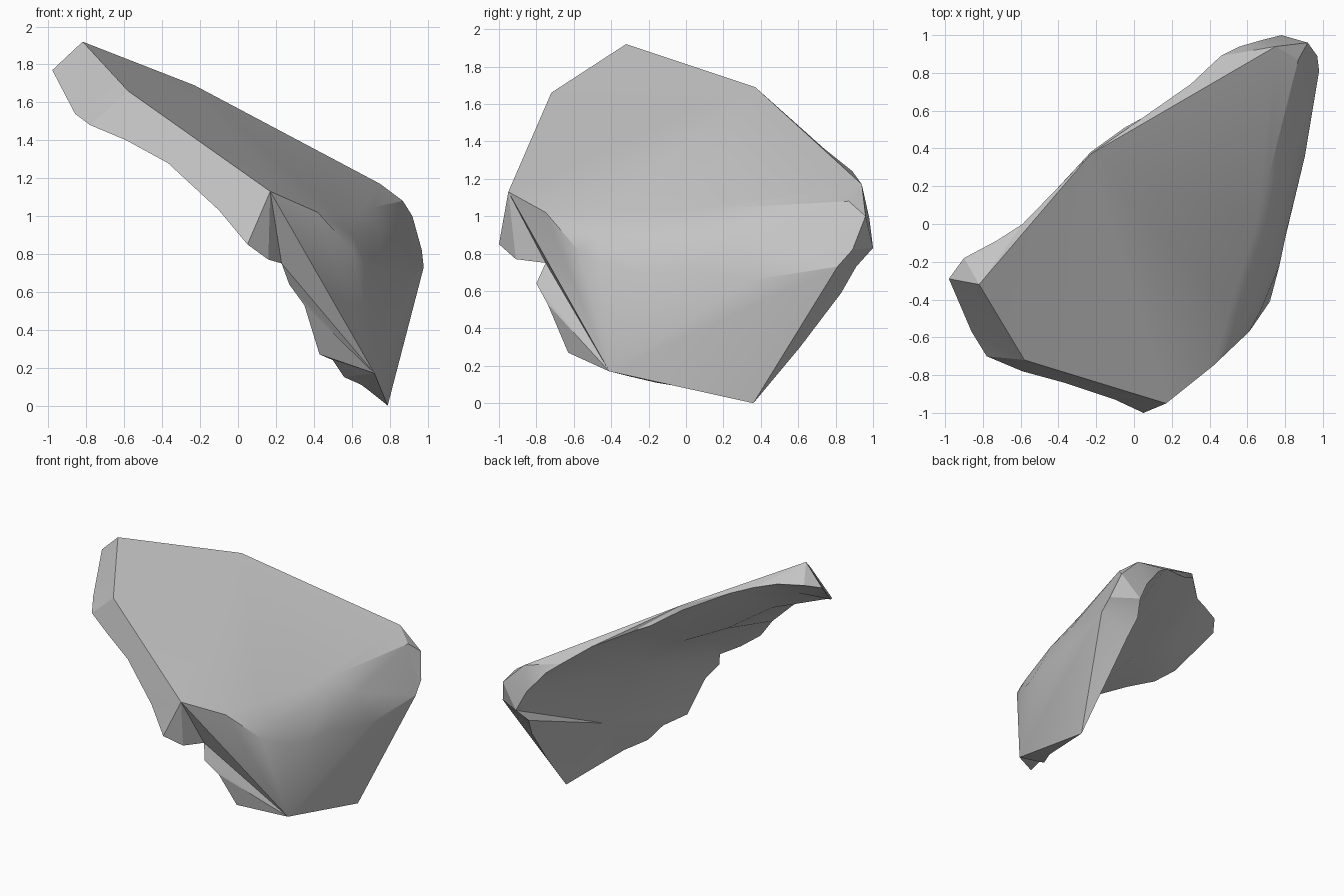
import bpy
import bmesh
import math
from mathutils import Vector

old = bpy.data.objects.get("Cube")
if old:
    bpy.data.objects.remove(old, do_unlink=True)


def path(*points):
    return [Vector(p) for p in points]


# Corners of the flat upper slab
peak, back_shoulder, front_shoulder, front_corner = path(
    (-.82, -.32, 1.92), (-.23, .37, 1.69), (-.58, -.72, 1.66), (.17, -.95, 1.13))
tip_top, tip_ridge, tip_outer, tip_side, tip_low = path(
    (.75, .94, 1.17), (.87, .87, 1.08), (.92, .96, 1), (.97, .89, .82), (.98, .81, .73))

# Foot corners of the steep lower face
foot_front, foot_tip = path((.72, -.41, .17), (.79, .36, 0))

# Rounded shoulder: its upper, middle and lower lines
shoulder_start = Vector((.42, -.75, 1.02))
ridge_upper = [shoulder_start] + path(
    (.51, -.45, 1.02), (.65, 0, 1.03), (.71, .24, 1.045)) + [tip_ridge]
ridge_middle = [shoulder_start] + path(
    (.6, -.47, .9), (.75, -.03, .9), (.82, .3, .9)) + [tip_ridge]
ridge_lower = [shoulder_start] + path(
    (.61, -.57, .81), (.67, -.46, .75), (.77, -.22, .7),
    (.81, -.03, .72), (.905, .36, .66)) + [tip_low]

# Ragged rim of the underside, in four runs
front_rim = path(
    (-.98, -.29, 1.77), (-.86, -.57, 1.54), (-.78, -.7, 1.48), (-.59, -.78, 1.4),
    (-.37, -.84, 1.28), (-.1, -.93, 1.03), (.05, -1, .85), (.16, -.91, .77), (.23, -.75, .75))
foot_rim = [front_rim[-1]] + path(
    (.27, -.8, .64), (.35, -.74, .53), (.43, -.63, .27), (.5, -.43, .24),
    (.56, -.33, .15), (.65, -.16, .11), (.69, .02, .08)) + [foot_tip]
side_rim = [foot_tip] + path(
    (.78, .61, .3), (.76, .83, .59), (.73, .91, .73), (.78, 1, .83))
back_rim = [side_rim[-1]] + path(
    (.7, .98, .99), (.56, .94, 1.16), (.46, .89, 1.24), (.3, .74, 1.36), (.06, .57, 1.48),
    (-.05, .51, 1.53), (-.23, .38, 1.65), (-.47, .12, 1.75), (-.59, 0, 1.78),
    (-.73, -.09, 1.81), (-.9, -.18, 1.81)) + [front_rim[0]]

# Gentle spine along the underside
spine = [front_rim[0]] + path(
    (-.72, -.35, 1.64), (-.46, -.41, 1.43), (-.2, -.22, 1.27),
    (.08, -.08, 1.15), (.35, .07, .95), (.57, .2, .48)) + [foot_tip]

bm = bmesh.new()


def triangle(a, b, c):
    if a != b and b != c and a != c:
        bm.faces.new([bm.verts.new(p) for p in (a, b, c)])


def fan(tip, line):
    for a, b in zip(line, line[1:]):
        triangle(tip, a, b)


def strip(one, two):
    """Join two lines with triangles, always taking the shorter diagonal."""
    i = j = 0
    while i < len(one) - 1 or j < len(two) - 1:
        step_one = (one[i + 1] - two[j]).length if i < len(one) - 1 else math.inf
        step_two = (one[i] - two[j + 1]).length if j < len(two) - 1 else math.inf
        if step_one < step_two:
            triangle(one[i], one[i + 1], two[j])
            i += 1
        else:
            triangle(one[i], two[j + 1], two[j])
            j += 1


# Upper slab and rounded shoulder
strip([peak, front_shoulder, front_corner] + ridge_upper,
      [peak, back_shoulder, tip_top, tip_ridge])
strip(ridge_upper, ridge_middle)
strip(ridge_middle, ridge_lower)

# Steep lower face and the broken front of the foot
fan(foot_front, [front_corner] + ridge_lower + [foot_tip])
fan(foot_front, [front_corner] + foot_rim)

# Bevelled front edge and thin back edge
strip([peak, front_shoulder, front_corner], front_rim)
strip([tip_outer, tip_top, back_shoulder, peak], back_rim)

# Blunt tip and narrow side
triangle(tip_top, tip_ridge, tip_outer)
fan(tip_ridge, [tip_outer, tip_side, tip_low])
strip([foot_tip, tip_low, tip_side, tip_outer], side_rim)

# Underside, from the front rim over the spine to the back rim
strip(front_rim + foot_rim[1:], spine)
strip(spine, (side_rim + back_rim[1:])[::-1])

bmesh.ops.remove_doubles(bm, verts=bm.verts, dist=.001)
bmesh.ops.recalc_face_normals(bm, faces=bm.faces)

mesh = bpy.data.meshes.new("rock_shard")
bm.to_mesh(mesh)
bm.free()
shard = bpy.data.objects.new("rock_shard", mesh)
bpy.context.collection.objects.link(shard)

# Plain stone grey
stone = bpy.data.materials.new("stone_grey")
stone.use_nodes = True
colour = (.55, .55, .55, 1)
stone.diffuse_color = colour
stone.node_tree.nodes["Principled BSDF"].inputs["Base Color"].default_value = colour
mesh.materials.append(stone)

bpy.ops.object.select_all(action='DESELECT')
shard.select_set(True)
bpy.context.view_layer.objects.active = shard
bpy.ops.object.shade_smooth_by_angle(angle=math.radians(24))
